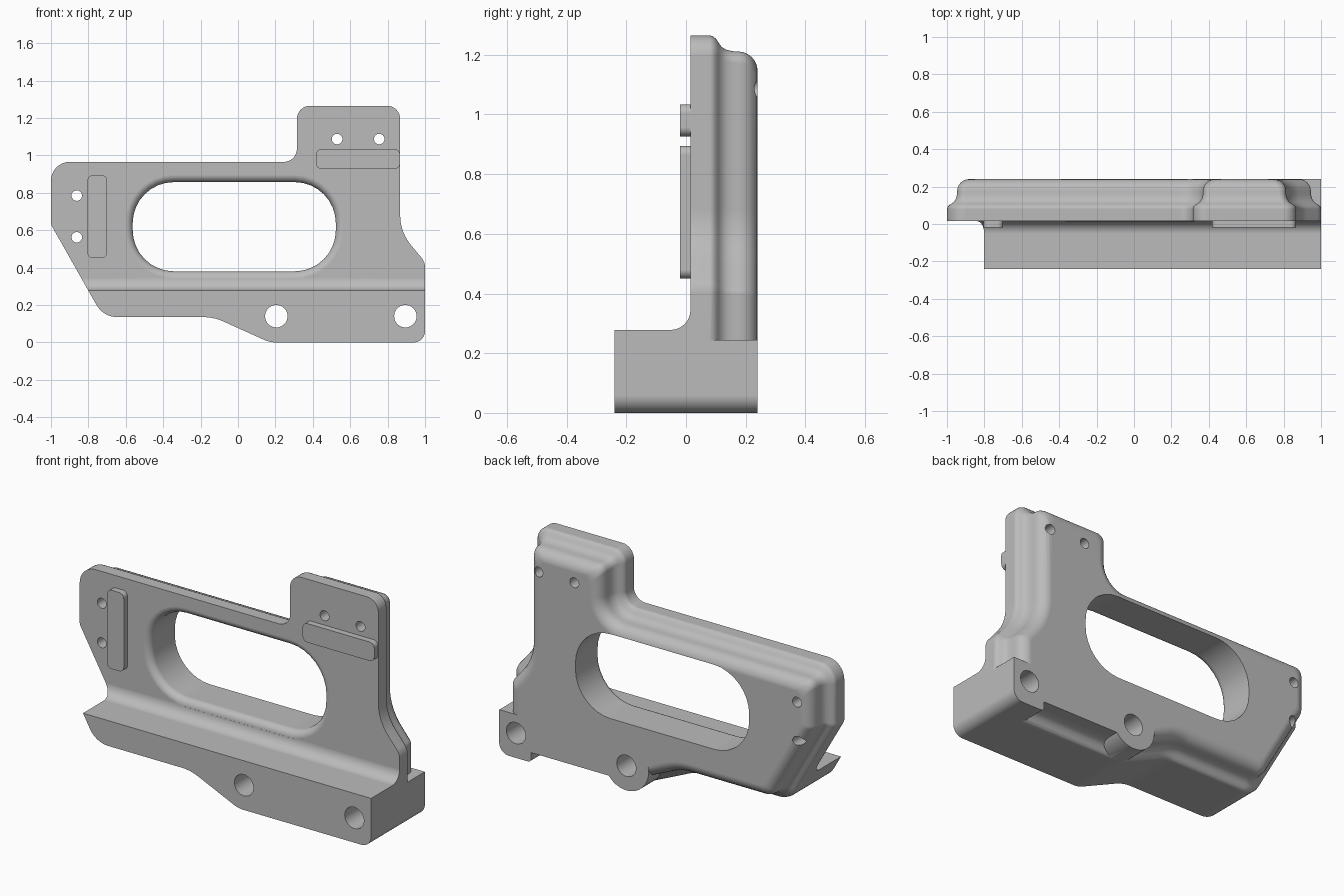
import bpy, bmesh, math
from mathutils import Vector

if "Cube" in bpy.data.objects:
    bpy.data.objects.remove(bpy.data.objects["Cube"])

grey = bpy.data.materials.new("plain_grey")
grey.use_nodes = True
grey.diffuse_color = (0.5, 0.5, 0.5, 1)
grey.node_tree.nodes["Principled BSDF"].inputs["Base Color"].default_value = (0.5, 0.5, 0.5, 1)


def rounded(corners, inset=0.0, steps=8, least=0.04):
    """Inset a counterclockwise polygon of (x, z, radius) and round its corners."""
    pts = [Vector(c[:2]) for c in corners]
    out = []
    for i, p in enumerate(pts):
        a = (p - pts[i - 1]).normalized()
        b = (pts[(i + 1) % len(pts)] - p).normalized()
        turn = a.x * b.y - a.y * b.x
        na, nb = Vector((-a.y, a.x)), Vector((-b.y, b.x))
        q = p + (na + nb) * inset / (1 + na.dot(nb))
        r = corners[i][2]
        r = max(r - inset, min(r, least)) if turn > 0 else r + inset
        half = math.acos(max(-1, min(1, a.dot(b)))) / 2
        side = 1 if turn > 0 else -1
        centre = q - a * r * math.tan(half) + na * r * side
        start = -na * r * side
        for k in range(steps + 1):
            ang = side * 2 * half * k / steps
            c, s = math.cos(ang), math.sin(ang)
            out.append(centre + Vector((start.x * c - start.y * s, start.x * s + start.y * c)))
    return out


def make(name, rings):
    """Skin a closed solid through matching rings of 3D points."""
    bm = bmesh.new()
    loops = [[bm.verts.new(p) for p in ring] for ring in rings]
    for lo, hi in zip(loops, loops[1:]):
        for i in range(len(lo)):
            bm.faces.new((lo[i - 1], lo[i], hi[i], hi[i - 1]))
    bm.faces.new(loops[0])
    bm.faces.new(loops[-1])
    bmesh.ops.recalc_face_normals(bm, faces=bm.faces)
    mesh = bpy.data.meshes.new(name)
    bm.to_mesh(mesh)
    bm.free()
    mesh.materials.append(grey)
    ob = bpy.data.objects.new(name, mesh)
    bpy.context.collection.objects.link(ob)
    return ob


def loft(name, corners, sections):
    return make(name, [[(p.x, y, p.y) for p in rounded(corners, d)] for y, d in sections])


def box(name, x0, x1, z0, z1, y0, y1, radii):
    spots = [(x0, z0), (x1, z0), (x1, z1), (x0, z1)]
    return loft(name, [(x, z, r) for (x, z), r in zip(spots, radii)], [(y0, 0), (y1, 0)])


def cylinder(name, x, z, r, y0, y1, n=40):
    ring = [(x + r * math.cos(math.tau * i / n), z + r * math.sin(math.tau * i / n)) for i in range(n)]
    return make(name, [[(px, y, pz) for px, pz in ring] for y in (y0, y1)])


def activate(ob):
    bpy.ops.object.select_all(action='DESELECT')
    ob.select_set(True)
    bpy.context.view_layer.objects.active = ob


def combine(ob, other, operation):
    activate(ob)
    mod = ob.modifiers.new("combine", 'BOOLEAN')
    mod.operation, mod.solver, mod.object = operation, 'EXACT', other
    bpy.ops.object.modifier_apply(modifier=mod.name)
    bpy.data.objects.remove(other)


def finish(ob):
    activate(ob)
    bpy.ops.object.shade_smooth_by_angle(angle=math.radians(32))
    mod = ob.modifiers.new("even_normals", 'WEIGHTED_NORMAL')
    mod.keep_sharp = True
    mod.weight = 100


# bracket body with a stepped, rounded rear edge
outline = [(-1, 0.965, 0.1), (-1, 0.63, 0.04), (-0.72, 0.135, 0.13), (-0.13, 0.135, 0.25),
           (0.17, 0, 0.15), (1, 0, 0.06), (1, 0.43, 0.08), (0.867, 0.59, 0.25),
           (0.867, 1.265, 0.07), (0.315, 1.265, 0.07), (0.315, 0.965, 0.07)]
steps = [(-0.24, 0), (0.08, 0), (0.092, 0.004), (0.102, 0.013), (0.11, 0.026), (0.12, 0.039),
         (0.135, 0.048), (0.155, 0.053), (0.175, 0.054)]
steps += [(0.175 + 0.065 * math.sin(t * math.pi / 12), 0.119 - 0.065 * math.cos(t * math.pi / 12))
          for t in range(1, 7)]
body = loft("bracket_body", outline, steps)

# clear the space above the front ledge, leaving a fillet against the plate
arc = [(-0.052 + 0.067 * math.sin(t * math.pi / 16), 0.345 - 0.067 * math.cos(t * math.pi / 16))
       for t in range(9)]
profile = [(-0.5, arc[0][1])] + arc + [(0.015, 2), (-0.5, 2)]
combine(body, make("ledge_cutter", [[(x, y, z) for y, z in profile] for x in (-1.5, 1.5)]), 'DIFFERENCE')

# rear mounting bosses and the straight web between them
combine(body, box("web", 0.2, 0.85, 0.055, 0.3, 0.05, 0.24, (0.001,) * 4), 'UNION')
combine(body, cylinder("round_boss", 0.205, 0.14, 0.139, 0.05, 0.24), 'UNION')
combine(body, box("corner_boss", 0.8, 1, 0, 0.245, 0.05, 0.24, (0.02, 0.06, 0.002, 0.02)), 'UNION')

# large opening with a rounded front lip
opening = [(-0.563, 0.38, 0.22), (0.523, 0.38, 0.22), (0.523, 0.857, 0.22), (-0.563, 0.857, 0.22)]
lip = [(0.055 - 0.04 * math.sin(t * math.pi / 12), -0.04 * (1 - math.cos(t * math.pi / 12)))
       for t in range(7)]
combine(body, loft("opening_cutter", opening, [(0.4, 0)] + lip + [(-0.01, -0.04)]), 'DIFFERENCE')

# mounting holes
for x, z, r in [(0.205, 0.14, 0.06), (0.895, 0.14, 0.06), (-0.862, 0.785, 0.028),
                (-0.862, 0.562, 0.028), (0.53, 1.087, 0.028), (0.755, 1.087, 0.028)]:
    combine(body, cylinder("hole_cutter", x, z, r, -0.5, 0.5), 'DIFFERENCE')
finish(body)

# raised locating pads on the front
finish(box("side_pad", -0.805, -0.7, 0.45, 0.895, -0.02, 0.02, (0.03,) * 4))
finish(box("upper_pad", 0.418, 0.866, 0.927, 1.034, -0.02, 0.02, (0.03,) * 4))
